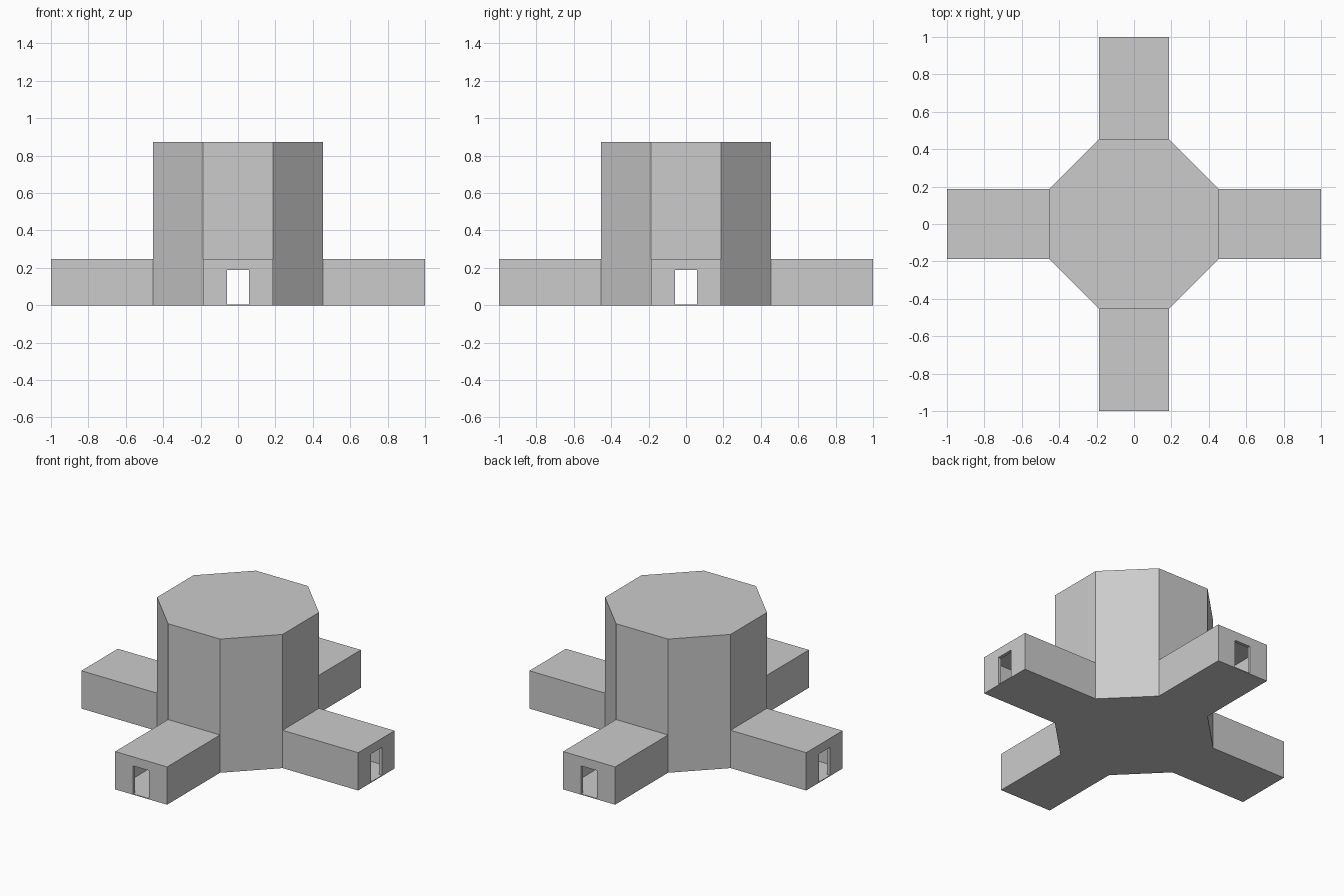
import bpy, bmesh, math
from mathutils import Matrix, Vector

if "Cube" in bpy.data.objects:
    bpy.data.objects.remove(bpy.data.objects["Cube"])

APOTHEM, REACH, WING_H, TOWER_H = 0.4535, 1.0, 0.247, 0.873
FLOOR = 0.005


def finish(name, bm):
    bmesh.ops.recalc_face_normals(bm, faces=bm.faces)
    mesh = bpy.data.meshes.new(name)
    bm.to_mesh(mesh)
    bm.free()
    obj = bpy.data.objects.new(name, mesh)
    bpy.context.collection.objects.link(obj)
    return obj


def extrude(bm, face, offset):
    new = bmesh.ops.extrude_discrete_faces(bm, faces=[face])["faces"][0]
    bmesh.ops.translate(bm, verts=new.verts, vec=offset)


def tower_with_wings(name, apothem, reach, z0, wing_top, tower_top):
    # octagonal base, raised into a tower, with four sides pulled out as wings
    bm = bmesh.new()
    r = apothem / math.cos(math.pi / 8)
    bmesh.ops.create_cone(bm, cap_ends=True, segments=8, radius1=r, radius2=r,
                          depth=wing_top - z0)
    spin = Matrix.Rotation(math.pi / 8, 4, 'Z')
    # make sure flat sides face the axes
    if min(abs(v.co.x) for v in bm.verts) > 0.01:
        spin = Matrix.Identity(4)
    bmesh.ops.transform(bm, verts=bm.verts, matrix=spin)
    bmesh.ops.translate(bm, verts=bm.verts, vec=(0, 0, (z0 + wing_top) / 2))
    bm.normal_update()
    top = next(f for f in bm.faces if f.normal.z > 0.9)
    sides = [f for f in bm.faces
             if max(abs(f.normal.x), abs(f.normal.y)) > 0.99]
    outward = [(f, f.normal.copy()) for f in sides]
    extrude(bm, top, Vector((0, 0, tower_top - wing_top)))
    for face, n in outward:
        extrude(bm, face, n * (reach - apothem))
    return finish(name, bm)


def box(name, size, center):
    bm = bmesh.new()
    bmesh.ops.create_cube(bm, size=1)
    bmesh.ops.scale(bm, verts=bm.verts, vec=size)
    bmesh.ops.translate(bm, verts=bm.verts, vec=center)
    return finish(name, bm)


# outer building
building = tower_with_wings("building", APOTHEM, REACH, 0, WING_H, TOWER_H)

# hollow interior and two straight passages that open the four doorways
door_h = 0.188 - FLOOR
door_z = FLOOR + door_h / 2
cutters = [
    tower_with_wings("interior_cutter", APOTHEM - 0.015, REACH - 0.02,
                     FLOOR, WING_H - 0.015, TOWER_H - 0.015),
    box("doorway_cutter_x", (2.2, 0.115, door_h), (0, 0, door_z)),
    box("doorway_cutter_y", (0.115, 2.2, door_h), (0, 0, door_z)),
]
for cutter in cutters:
    cutter.hide_render = True
    cutter.display_type = 'WIRE'
    mod = building.modifiers.new(cutter.name, 'BOOLEAN')
    mod.operation = 'DIFFERENCE'
    mod.solver = 'EXACT'
    mod.object = cutter
